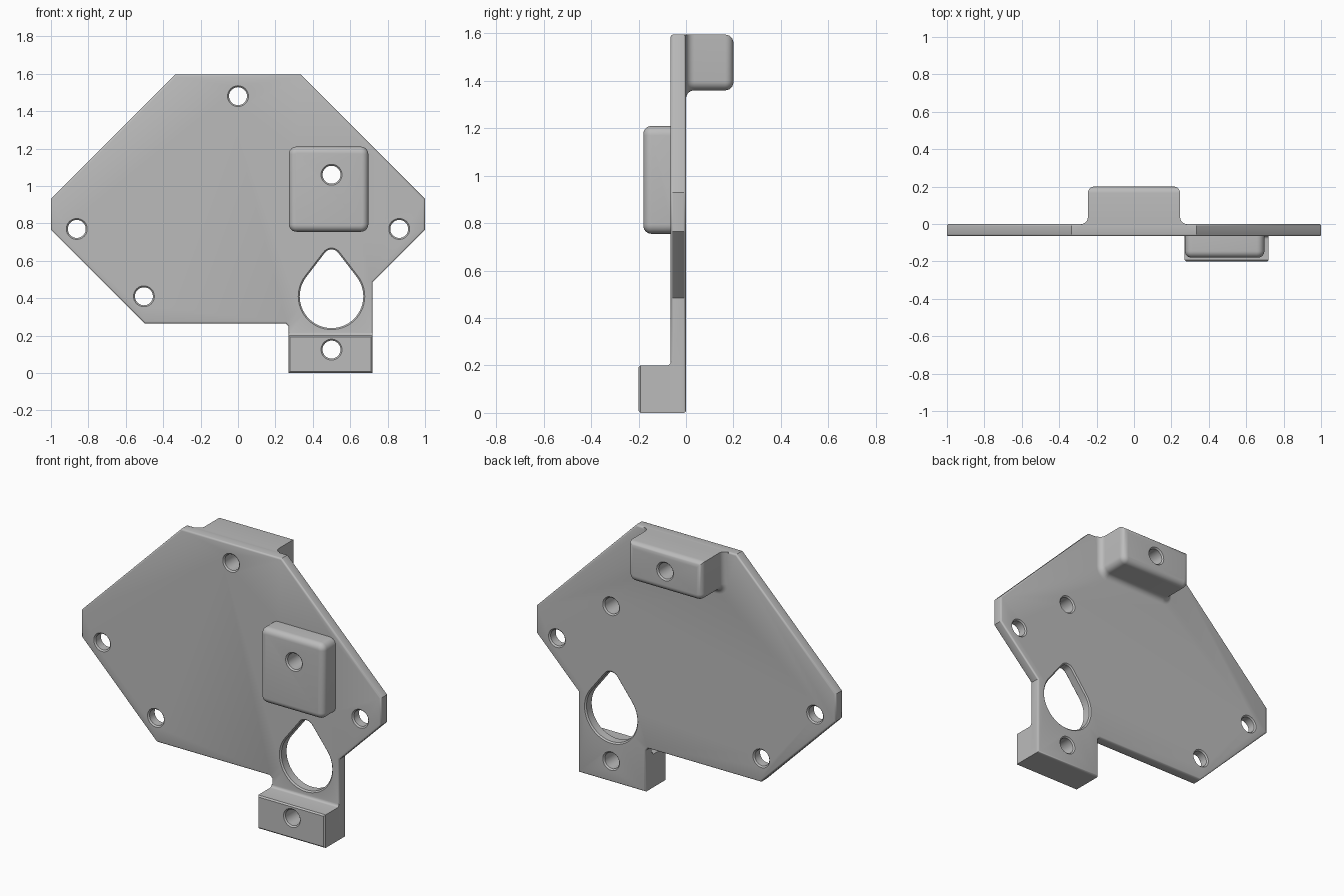
import bpy, bmesh
from math import sin, cos, pi, asin

if "Cube" in bpy.data.objects:
    bpy.data.objects.remove(bpy.data.objects["Cube"], do_unlink=True)

grey = bpy.data.materials.new("plain grey")
grey.use_nodes = True
COLOUR = (0.5, 0.5, 0.5, 1)
grey.diffuse_color = COLOUR
grey.node_tree.nodes["Principled BSDF"].inputs["Base Color"].default_value = COLOUR

FRONT, BACK = -0.065, 0.0   # plate faces
BLEND = 0.035               # large edge radius


def loft(name, rings, bevel=0):
    """Skin a list of (y, outline) rings; optionally round the end rims."""
    bm = bmesh.new()
    loops = [[bm.verts.new((x, y, z)) for x, z in pts] for y, pts in rings]
    for a, b in zip(loops, loops[1:]):
        n = len(a)
        for i in range(n):
            bm.faces.new((a[i], a[(i + 1) % n], b[(i + 1) % n], b[i]))
    caps = [bm.faces.new(loops[0]), bm.faces.new(loops[-1])]
    bmesh.ops.recalc_face_normals(bm, faces=bm.faces)
    if bevel:
        rims = list({e for f in caps for e in f.edges})
        bmesh.ops.bevel(bm, geom=rims, offset=bevel, segments=3,
                        profile=0.5, affect='EDGES')
    mesh = bpy.data.meshes.new(name)
    bm.to_mesh(mesh)
    bm.free()
    mesh.materials.append(grey)
    obj = bpy.data.objects.new(name, mesh)
    bpy.context.collection.objects.link(obj)
    return obj


def arc(x, z, r, start, end, n):
    return [(x + r * cos(start + (end - start) * i / n),
             z + r * sin(start + (end - start) * i / n)) for i in range(n + 1)]


def rounded_rect(x0, x1, z0, z1, low, high):
    """Rectangle with separate radii for its lower and upper corners."""
    corners = [(x0 + low, z0 + low, low, 2), (x1 - low, z0 + low, low, 3),
               (x1 - high, z1 - high, high, 0), (x0 + high, z1 - high, high, 1)]
    pts = []
    for x, z, r, q in corners:
        pts += arc(x, z, r, q * pi / 2, (q + 1) * pi / 2, 6) if r > 0 else [(x, z)]
    return pts


def rounded_end(y, direction):
    """Levels (y, inset) of a rounded rim ending at y."""
    return [(y - direction * BLEND * (1 - sin(t)), -BLEND * (1 - cos(t)))
            for t in [i * pi / 12 for i in range(7)]]


def teardrop(grow):
    big, small, low, high = 0.17 + grow, 0.045 + grow, 0.41, 0.615
    a = asin((big - small) / (high - low))
    return (arc(0.5, high, small, a, pi - a, 10)
            + arc(0.5, low, big, pi - a, 2 * pi + a, 40))


def circle(x, z, r):
    return arc(x, z, r, 0, 2 * pi, 32)[:-1]


def hole(name, shape, y0, y1):
    """Through cutter with slightly flared mouths."""
    f = 0.008
    return loft(name, [(y0 - 0.01, shape(f)), (y0, shape(f)), (y0 + f, shape(0)),
                       (y1 - f, shape(0)), (y1, shape(f)), (y1 + 0.01, shape(f))])


# Flat plate with its lower tab
outline = [(-0.335, 1.595), (0.335, 1.595), (1, 0.93), (1, 0.765), (0.72, 0.485),
           (0.72, 0), (0.27, 0), (0.27, 0.25), (0.255, 0.265), (-0.5, 0.265),
           (-1, 0.765), (-1, 0.93)]
plate = loft("mounting_plate", [(FRONT, outline), (BACK, outline)], 0.01)

# Rear block: coved into the plate on the sides and below, flush on top
levels = [(-0.02, BLEND)]
levels += [(BLEND * (1 - cos(t)), BLEND * (1 - sin(t)))
           for t in [i * pi / 12 for i in range(7)]]
levels += rounded_end(0.2, 1)
rear = loft("rear_block", [
    (y, rounded_rect(-0.247 - o, 0.247 + o, 1.36 - o, 1.595 + min(o, 0),
                     0.04 + o, 0)) for y, o in levels])

# Front block with soft edges
levels = [(-0.04, 0)] + rounded_end(-0.18, -1)[0:]
front = loft("front_block", [
    (y, rounded_rect(0.272 - o, 0.697 + o, 0.755 - o, 1.21 + o, 0.04 + o, 0.04 + o))
    for y, o in levels])

# Foot block, with a small cove where its top meets the plate
r = 0.015
levels = [(-0.02, r)] + [(FRONT - r * (1 - cos(t)), r * (1 - sin(t)))
                         for t in [i * pi / 8 for i in range(5)]]
levels += [(-0.192, 0), (-0.2, -0.008)]
foot = loft("foot_block", [
    (y, rounded_rect(0.27 - min(o, 0), 0.72 + min(o, 0), -min(o, 0), 0.2 + o, 0, 0))
    for y, o in levels])

# Bolt holes and the teardrop opening
cutters = [hole("teardrop_cutter", teardrop, FRONT, BACK)]
for x, z, y0, y1 in [(0, 1.48, FRONT, 0.2), (-0.862, 0.77, FRONT, BACK),
                     (0.862, 0.77, FRONT, BACK), (-0.503, 0.41, FRONT, BACK),
                     (0.5, 1.06, -0.18, BACK), (0.5, 0.125, -0.2, BACK)]:
    cutters.append(hole("bolt_hole_cutter",
                        lambda g, x=x, z=z: circle(x, z, 0.048 + g), y0, y1))

# Fuse the blocks into the plate, then cut the openings
bpy.context.view_layer.objects.active = plate
for tools, operation in (([rear, front, foot], 'UNION'), (cutters, 'DIFFERENCE')):
    for tool in tools:
        mod = plate.modifiers.new(tool.name, 'BOOLEAN')
        mod.operation, mod.solver, mod.object = operation, 'EXACT', tool
        bpy.ops.object.modifier_apply(modifier=mod.name)
        bpy.data.objects.remove(tool, do_unlink=True)

bpy.ops.object.select_all(action='DESELECT')
plate.select_set(True)
bpy.ops.object.shade_smooth_by_angle(angle=0.6)
